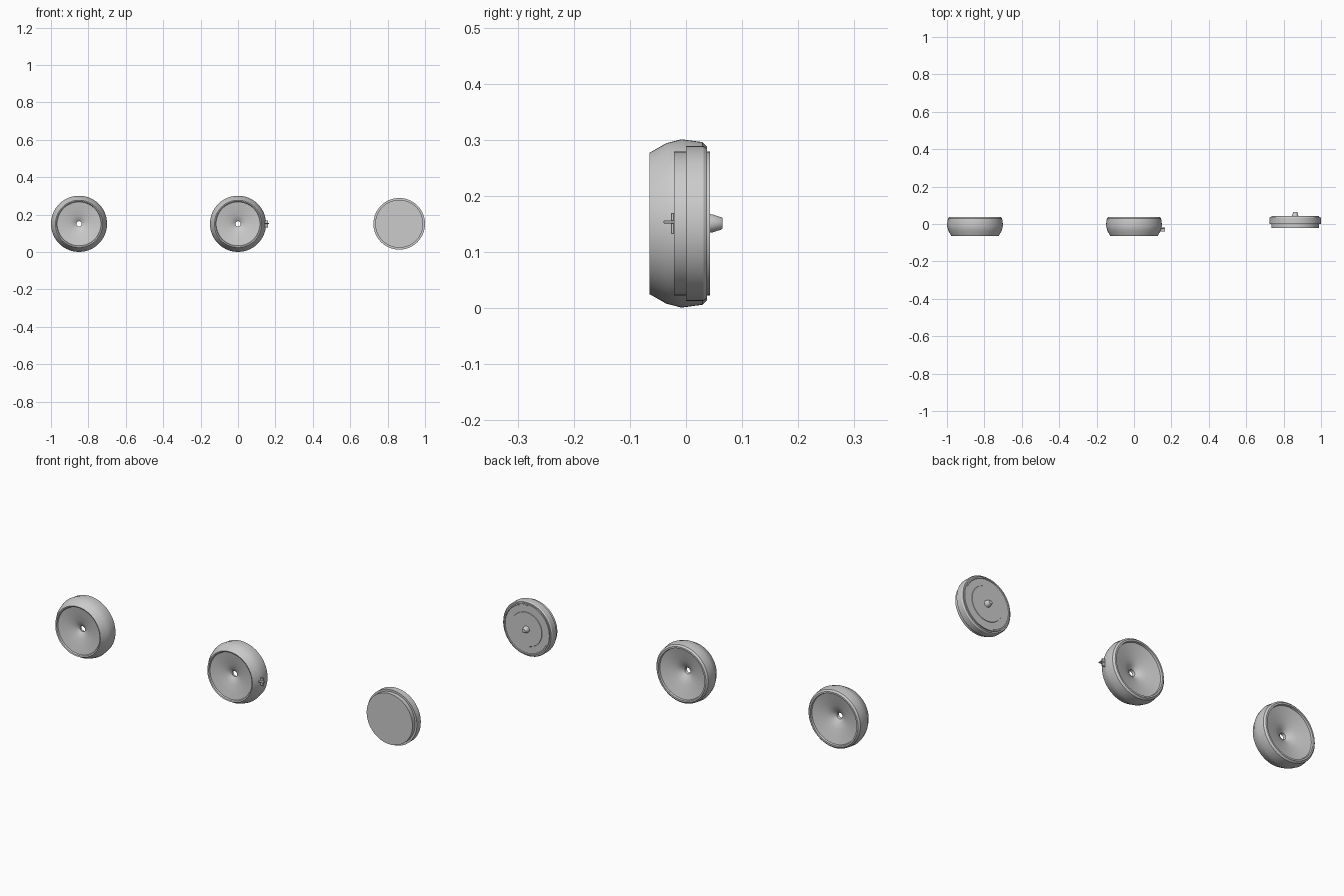
import bpy, bmesh, math
from mathutils import Matrix, Vector

if "Cube" in bpy.data.objects:
    bpy.data.objects.remove(bpy.data.objects["Cube"])

ZC = 0.151
SEG = 64


def lathe(name, profile, x, closed=True):
    """Revolve (radius, y) points about the y axis; radius 0 becomes a pole."""
    bm = bmesh.new()
    rings = []
    for r, y in profile:
        if r == 0:
            rings.append([bm.verts.new((0, y, 0))] * SEG)
        else:
            rings.append([bm.verts.new((r * math.cos(2 * math.pi * i / SEG), y,
                                        r * math.sin(2 * math.pi * i / SEG)))
                          for i in range(SEG)])
    pairs = list(zip(rings, rings[1:]))
    if closed:
        pairs.append((rings[-1], rings[0]))
    for a, b in pairs:
        for i in range(SEG):
            j = (i + 1) % SEG
            bm.faces.new(dict.fromkeys((a[i], a[j], b[j], b[i])))
    bmesh.ops.recalc_face_normals(bm, faces=bm.faces)
    return finish(name, bm, (x, 0, ZC))


def finish(name, bm, loc):
    mesh = bpy.data.meshes.new(name)
    bm.to_mesh(mesh)
    bm.free()
    ob = bpy.data.objects.new(name, mesh)
    ob.location = loc
    bpy.context.collection.objects.link(ob)
    bpy.ops.object.select_all(action='DESELECT')
    ob.select_set(True)
    bpy.context.view_layer.objects.active = ob
    bpy.ops.object.shade_smooth_by_angle(angle=math.radians(32))
    return ob


# Dished wheel: rounded tread, recessed faces on both sides, through bore
wheel = [
    (0.126, -0.065), (0.143, -0.035), (0.150, -0.008), (0.145, 0.029),
    (0.137, 0.037), (0.129, 0.037), (0.127, 0.027),
    (0.095, 0.019), (0.060, 0.010), (0.032, 0.000), (0.016, -0.013),
    (0.014, -0.027), (0.022, -0.034), (0.045, -0.042), (0.080, -0.050),
    (0.117, -0.056), (0.120, -0.063),
]
lathe("left_wheel", wheel, -0.85)
lathe("middle_wheel", wheel, 0.0)

# Cap: flat front plug, wider flange, stepped back
cap = [
    (0, -0.021), (0.128, -0.021), (0.128, 0.0), (0.138, 0.0), (0.138, 0.031),
    (0.134, 0.037), (0.128, 0.037), (0.128, 0.043), (0.122, 0.043),
    (0.120, 0.040), (0.086, 0.040), (0.085, 0.042), (0, 0.042),
]
lathe("cap", cap, 0.862, closed=False)

# Tapered knob on the cap's back
knob = [(0, 0.040), (0.017, 0.040), (0.016, 0.047), (0.011, 0.063),
        (0.009, 0.065), (0, 0.065)]
lathe("cap_knob", knob, 0.862, closed=False)

# Small cross-shaped key on the side of the middle wheel
bm = bmesh.new()
for centre, size in [((0.154, -0.030, 0.0025), (0.026, 0.020, 0.005)),
                     ((0.150, -0.024, 0.0), (0.022, 0.006, 0.037))]:
    bmesh.ops.create_cube(bm, size=1, matrix=Matrix.Translation(Vector(centre))
                          @ Matrix.Diagonal((*size, 1)))
bmesh.ops.bevel(bm, geom=bm.edges[:], offset=0.001, segments=1, affect='EDGES')
finish("side_key", bm, (0, 0, ZC))
